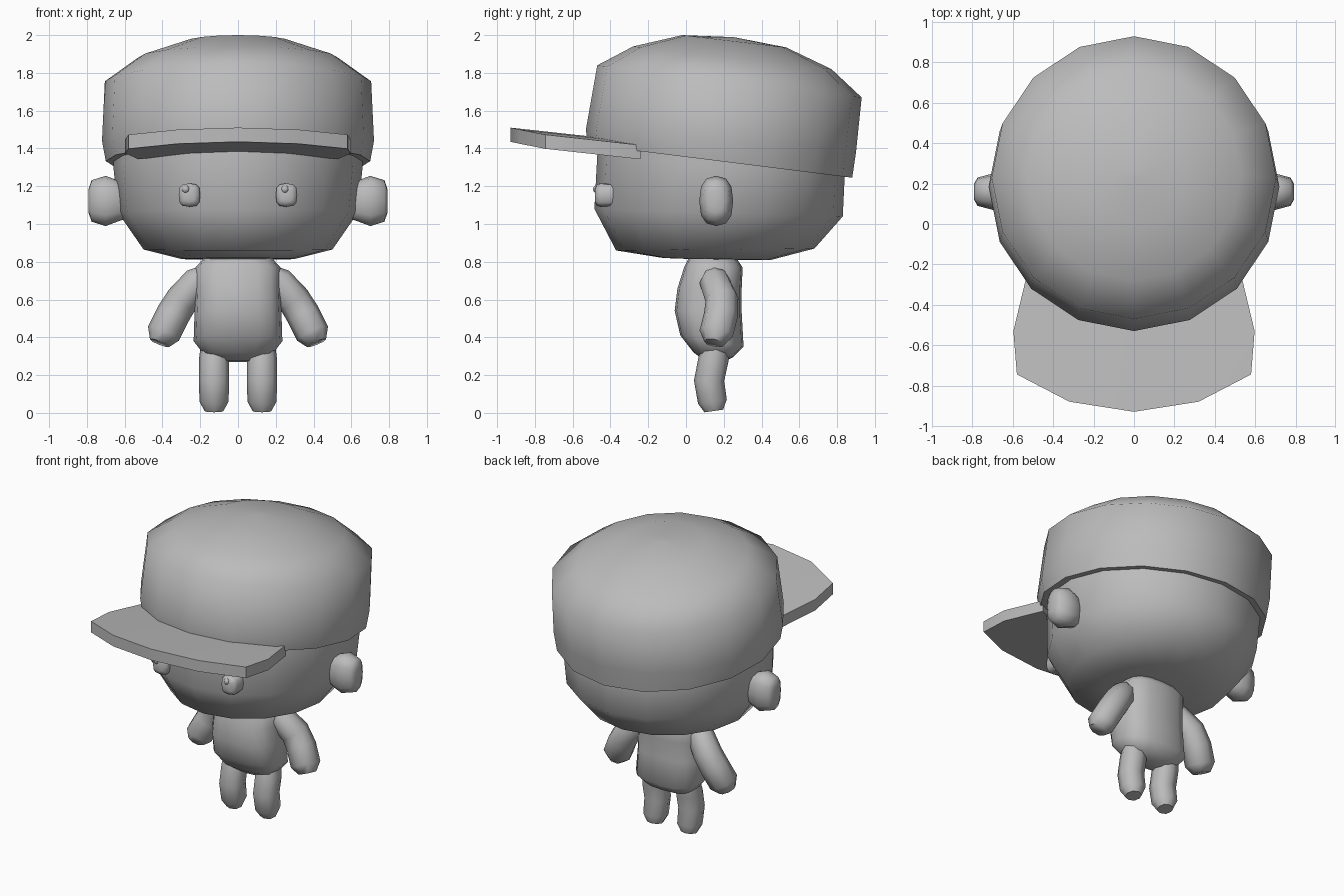
import bpy, bmesh
from math import cos, sin, pi, radians, copysign
from mathutils import Vector

cube = bpy.data.objects.get("Cube")
if cube:
    bpy.data.objects.remove(cube)

GREY = (0.5, 0.5, 0.5, 1)
mat = bpy.data.materials.new("plain grey")
mat.use_nodes = True
mat.diffuse_color = GREY
mat.node_tree.nodes["Principled BSDF"].inputs["Base Color"].default_value = GREY


def finish(name, bm, angle):
    bmesh.ops.remove_doubles(bm, verts=bm.verts, dist=0.0005)
    bmesh.ops.recalc_face_normals(bm, faces=bm.faces)
    mesh = bpy.data.meshes.new(name)
    bm.to_mesh(mesh)
    bm.free()
    mesh.materials.append(mat)
    ob = bpy.data.objects.new(name, mesh)
    bpy.context.collection.objects.link(ob)
    bpy.ops.object.select_all(action='DESELECT')
    ob.select_set(True)
    bpy.context.view_layer.objects.active = ob
    bpy.ops.object.shade_smooth_by_angle(angle=radians(angle))
    return ob


def loft(name, rings, n=16, power=1.0, angle=60):
    """Skin through rings given as (centre, half axis u, half axis v)."""
    bm = bmesh.new()
    curve = lambda a: copysign(abs(a) ** power, a)
    loops = []
    for c, u, v in rings:
        loops.append([bm.verts.new(c + u * curve(cos(2 * pi * i / n)) + v * curve(sin(2 * pi * i / n)))
                      for i in range(n)])
    for a, b in zip(loops, loops[1:]):
        for i in range(n):
            j = (i + 1) % n
            bm.faces.new((a[i], a[j], b[j], b[i]))
    bm.faces.new(loops[0])
    bm.faces.new(loops[-1])
    return finish(name, bm, angle)


def tilted(front, back, rx):
    """Ring from its front and back (y, z) points and half width."""
    f, b = Vector((0, *front)), Vector((0, *back))
    return (f + b) / 2, Vector((rx, 0, 0)), (b - f) / 2


def limb(name, path, side):
    """Rounded limb along (x, y, z, radius) points."""
    pts = [Vector((side * p[0], p[1], p[2])) for p in path]
    rings = []
    for i, p in enumerate(pts):
        t = (pts[min(i + 1, len(pts) - 1)] - pts[max(i - 1, 0)]).normalized()
        u = Vector((0, 1, 0)).cross(t).normalized()
        rings.append((p, u * path[i][3], t.cross(u) * path[i][3]))
    return loft(name, rings, n=8, power=0.9)


# Head
loft("head", [
    tilted((-0.46, 1.56), (0.83, 1.42), 0.65),
    tilted((-0.47, 1.36), (0.84, 1.25), 0.66),
    tilted((-0.485, 1.08), (0.83, 1.04), 0.635),
    tilted((-0.37, 0.86), (0.68, 0.87), 0.5),
    tilted((-0.12, 0.82), (0.45, 0.81), 0.3),
    tilted((0.15, 0.81), (0.17, 0.81), 0.01)])

# Cap crown with a turned-in rim
loft("cap_crown", [
    tilted((-0.4, 1.405), (0.78, 1.258), 0.6),
    tilted((-0.52, 1.42), (0.88, 1.245), 0.7),
    tilted((-0.53, 1.5), (0.9, 1.38), 0.72),
    tilted((-0.47, 1.84), (0.93, 1.67), 0.705),
    tilted((-0.28, 1.94), (0.77, 1.82), 0.53),
    tilted((-0.02, 2.0), (0.53, 1.935), 0.27),
    tilted((0.23, 1.99), (0.25, 1.99), 0.01)])

# Cap brim, a gently drooping plate
bm = bmesh.new()
half = [(0, -0.93, -0.53, -0.4), (0.32, -0.88, -0.53, -0.38), (0.58, -0.745, -0.53, -0.24)]
cols = [(-x, *ys) for x, *ys in half[:0:-1]] + half
rows = []
for x, *ys in cols:
    spread = (1.0, 1.03, 0.91)
    rows.append([bm.verts.new((x * s, y, 1.408 - 0.11 * y - 0.05 * x * x)) for s, y in zip(spread, ys)])
for a, b in zip(rows, rows[1:]):
    for i in range(2):
        bm.faces.new((a[i], b[i], b[i + 1], a[i + 1]))
solid = bmesh.ops.extrude_face_region(bm, geom=bm.faces[:])
for v in solid["geom"]:
    if isinstance(v, bmesh.types.BMVert):
        v.co.z -= 0.075
finish("cap_brim", bm, 30)

# Body
loft("body", [
    tilted((0.02, 0.83), (0.26, 0.83), 0.17),
    tilted((-0.01, 0.77), (0.3, 0.77), 0.225),
    tilted((-0.045, 0.66), (0.295, 0.66), 0.225),
    tilted((-0.06, 0.54), (0.295, 0.53), 0.23),
    tilted((-0.03, 0.41), (0.305, 0.35), 0.235),
    tilted((0.04, 0.32), (0.25, 0.295), 0.18),
    tilted((0.1, 0.275), (0.2, 0.27), 0.08)], power=0.75)

for side, label in ((1, "left"), (-1, "right")):
    # Arms and legs
    limb(label + "_arm", [(0.17, 0.15, 0.74, 0.05), (0.21, 0.15, 0.7, 0.08), (0.295, 0.19, 0.6, 0.088),
                          (0.345, 0.185, 0.52, 0.09), (0.395, 0.16, 0.42, 0.09),
                          (0.415, 0.15, 0.37, 0.055)], side)
    limb(label + "_leg", [(0.127, 0.16, 0.36, 0.07), (0.127, 0.145, 0.28, 0.08), (0.127, 0.122, 0.17, 0.08),
                          (0.127, 0.14, 0.06, 0.077), (0.127, 0.147, 0.01, 0.05)], side)
    # Ears
    loft(label + "_ear", [(Vector((side * x, 0.16, 1.122)), Vector((0, hy, 0)), Vector((0, 0, hz)))
                          for x, hy, hz in ((0.58, 0.05, 0.09), (0.64, 0.08, 0.11), (0.7, 0.09, 0.133),
                                            (0.775, 0.07, 0.11), (0.792, 0.04, 0.06))],
         n=12, power=0.8)
    # Eyes
    loft(label + "_eye", [(Vector((side * 0.257, y, 1.153)), Vector((w, 0, 0)), Vector((0, 0, h)))
                          for y, w, h in ((-0.38, 0.054, 0.06), (-0.455, 0.057, 0.062), (-0.472, 0.05, 0.055),
                                          (-0.482, 0.03, 0.035))],
         n=12, power=0.65)
    # Small raised highlights on the eyes
    bm = bmesh.new()
    bmesh.ops.create_uvsphere(bm, u_segments=10, v_segments=6, radius=0.021)
    bmesh.ops.translate(bm, verts=bm.verts, vec=(side * 0.263 - 0.014, -0.472, 1.184))
    finish(label + "_eye_highlight", bm, 60)
